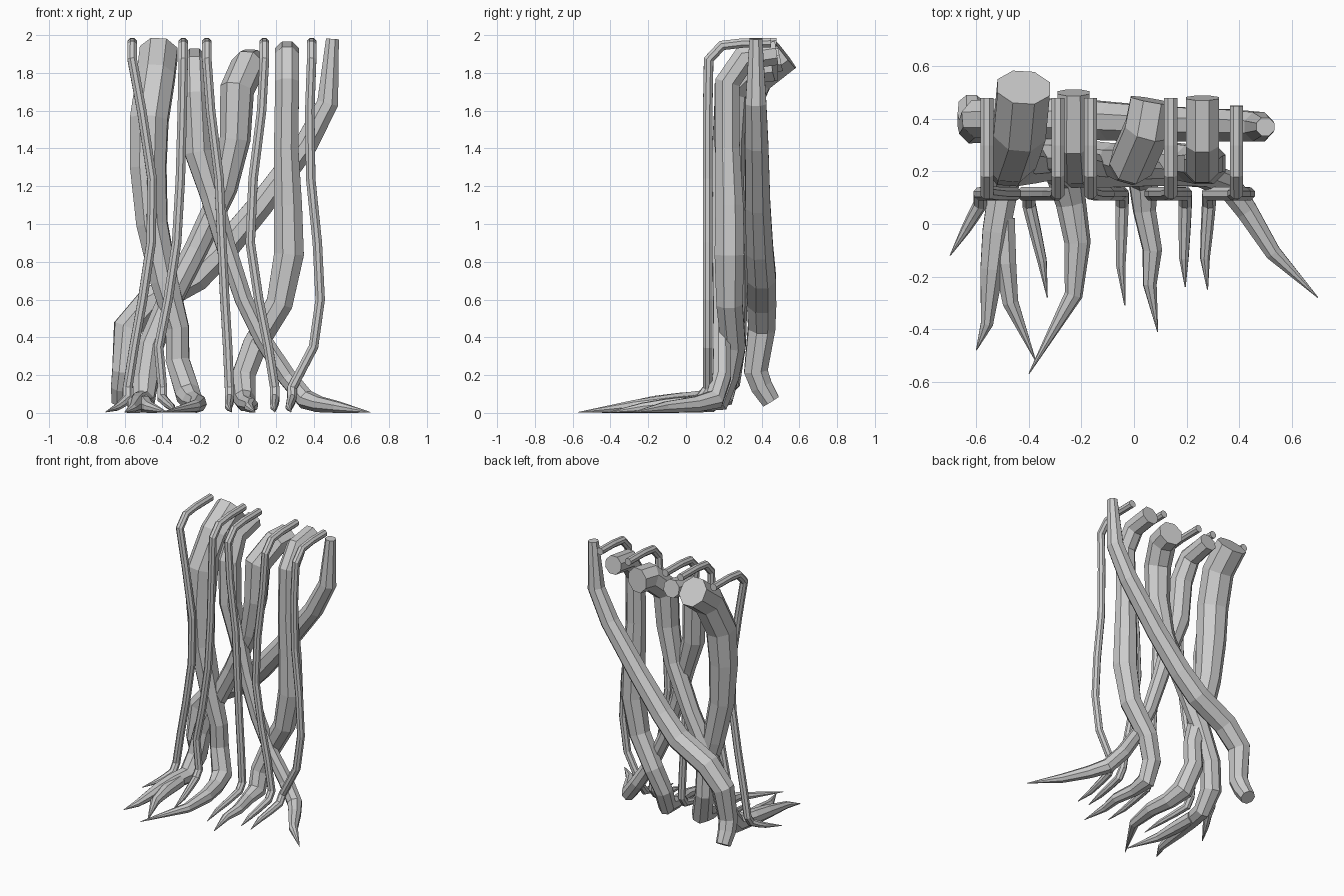
import bpy, bmesh, math
from mathutils import Vector


def root(name, sides, points, branch=None):
    """Flat-faced tube through (x, y, z, radius) points; radius 0 ends in a tip."""
    bm = bmesh.new()
    for path in [points] + ([branch] if branch else []):
        pos = [Vector(p[:3]) for p in path]
        side = Vector((1, 0, 0))
        rings = []
        for i, p in enumerate(pos):
            a = (p - pos[i - 1]).normalized() if i else Vector()
            b = (pos[i + 1] - p).normalized() if i < len(pos) - 1 else Vector()
            t = (a + b).normalized()
            side = (side - t * side.dot(t)).normalized()   # carry the frame along
            up = t.cross(side)
            bend = (b - a).normalized() if a.length and b.length else Vector()
            miter = 1 / max(t.dot(b if b.length else a), 0.7) - 1
            r = max(path[i][3], 0.002)
            ring = []
            for k in range(sides):
                ang = 2 * math.pi * (k + 0.5) / sides
                d = (side * math.cos(ang) + up * math.sin(ang)) * r
                v = p + d + bend * d.dot(bend) * miter     # keep width in bends
                v.z = max(v.z, 0)
                ring.append(bm.verts.new(v))
            rings.append(ring)
        for r0, r1 in zip(rings, rings[1:]):
            for k in range(sides):
                n = (k + 1) % sides
                bm.faces.new((r0[k], r0[n], r1[n], r1[k]))
        bm.faces.new(rings[0][::-1])
        bm.faces.new(rings[-1])
    bmesh.ops.recalc_face_normals(bm, faces=bm.faces)
    me = bpy.data.meshes.new(name)
    bm.to_mesh(me)
    bm.free()
    ob = bpy.data.objects.new(name, me)
    bpy.context.collection.objects.link(ob)


def thin_root(name, back, xs, foot, mid, tip):
    """Hooks over the top, hangs down the front, then creeps forward to a tip."""
    r = 0.027
    pts = [(xs[0], back, 1.96, r), (xs[0], 0.3, 1.958, r), (xs[0], 0.19, 1.945, r),
           (xs[0], 0.12, 1.87, r)]
    heights = (1.6, 1.24, 0.9, 0.6, 0.35)
    pts += [(x, 0.115, z, r) for x, z in zip(xs[1:], heights)]
    pts += [(foot, 0.115, 0.13, r), (foot, 0.075, 0.075, r),
            ((foot + mid[0]) / 2, (0.075 + mid[1]) / 2, 0.05, 0.024),
            (*mid, 0.03, 0.019), (*tip, 0.005, 0)]
    root(name, 8, pts)


# Thin hanging roots
thin_root("thin_root_1", 0.48, (-.56, -.51, -.455, -.46, -.505, -.55), -.585, (-.64, -.02), (-.70, -.12))
thin_root("thin_root_2", 0.48, (-.29, -.295, -.305, -.325, -.37, -.42), -.40, (-.35, -.14), (-.33, -.28))
thin_root("thin_root_3", 0.48, (-.165, -.145, -.10, -.085, -.07, -.055), -.045, (-.05, -.16), (-.035, -.31))
thin_root("thin_root_4", 0.48, (.14, .125, .08, .065, .11, .16), .195, (.19, -.13), (.195, -.24))
thin_root("thin_root_5", 0.45, (.39, .38, .385, .42, .435, .40), .285, (.27, -.13), (.28, -.25))

# Thick roots with creeping feet
root("thick_root_left", 8, [
    (-.42, .52, 1.905, .108), (-.435, .36, 1.78, .108), (-.47, .26, 1.55, .108),
    (-.475, .24, 1.3, .102), (-.455, .23, 1.0, .088), (-.39, .23, .7, .078),
    (-.32, .23, .45, .064), (-.32, .24, .28, .066), (-.265, .19, .1, .07),
    (-.24, .08, .06, .058), (-.215, -.07, .05, .05), (-.23, -.27, .035, .034),
    (-.40, -.57, .003, 0)])
root("thick_root_crossing_right", 8, [
    (-.23, .50, 1.87, .066), (-.23, .31, 1.83, .07), (-.225, .225, 1.68, .078),
    (-.21, .21, 1.38, .078), (-.14, .2, 1.15, .064), (-.07, .19, .9, .055),
    (.03, .19, .6, .05), (.13, .19, .39, .048), (.26, .19, .19, .052),
    (.36, .15, .07, .052), (.43, .05, .045, .044), (.53, -.11, .03, .032),
    (.70, -.28, .003, 0)])
root("thick_root_crossing_left", 8, [
    (.07, .47, 1.84, .09), (.05, .36, 1.83, .092), (-.005, .24, 1.71, .09),
    (-.015, .23, 1.45, .082), (-.07, .24, 1.19, .068), (-.22, .26, .87, .064),
    (-.36, .26, .6, .066), (-.46, .25, .36, .068), (-.49, .22, .17, .07),
    (-.50, .12, .06, .06), (-.525, -.03, .055, .056), (-.54, -.17, .045, .048),
    (-.56, -.38, .022, .025), (-.60, -.48, .003, 0)],
    branch=[(-.50, .02, .05, .05), (-.49, -.15, .045, .045),
            (-.47, -.3, .03, .032), (-.375, -.52, .003, 0)])
root("thick_root_right", 8, [
    (.26, .48, 1.905, .068), (.26, .31, 1.88, .068), (.26, .22, 1.75, .068),
    (.255, .22, 1.4, .07), (.265, .23, 1.1, .08), (.27, .23, .84, .085),
    (.22, .23, .58, .075), (.09, .25, .36, .07), (.03, .22, .2, .065),
    (.035, .17, .07, .06), (.04, .05, .05, .045), (.07, -.1, .04, .038),
    (.06, -.23, .028, .027), (.09, -.41, .003, 0)])

# Long diagonal root across the back, with a cut lower end
root("back_diagonal_root", 8, [
    (.50, .37, 1.98, .037), (.475, .37, 1.64, .06), (.36, .375, 1.42, .066),
    (.12, .38, 1.1, .072), (-.08, .39, .86, .078), (-.22, .40, .72, .082),
    (-.46, .40, .59, .084), (-.585, .40, .45, .077), (-.605, .37, .22, .066),
    (-.615, .40, .14, .062), (-.62, .45, .06, .052)])
